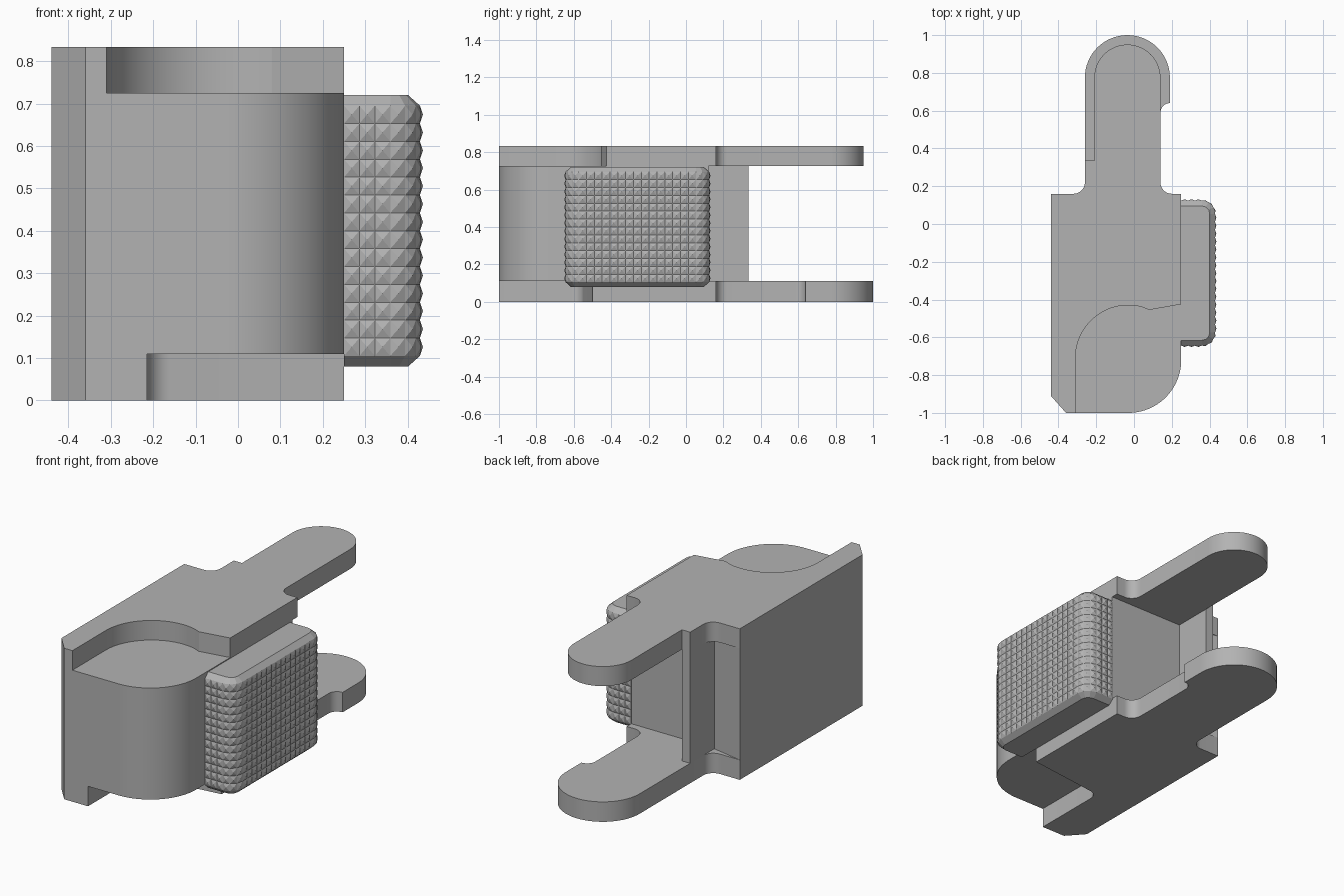
import bpy, bmesh
from math import cos, sin, radians

cube = bpy.data.objects.get("Cube")
if cube:
    bpy.data.objects.remove(cube, do_unlink=True)

grey = bpy.data.materials.new("plain grey")
grey.use_nodes = True
grey.diffuse_color = (0.45, 0.45, 0.45, 1)
grey.node_tree.nodes["Principled BSDF"].inputs["Base Color"].default_value = (0.45, 0.45, 0.45, 1)


def arc(cx, cy, r, a0, a1, n=16):
    """Points along an arc, angles in degrees."""
    angles = [radians(a0 + (a1 - a0) * i / n) for i in range(n + 1)]
    return [(cx + r * cos(a), cy + r * sin(a)) for a in angles]


def line(p, q, n):
    """Evenly spaced points from p up to, but not including, q."""
    return [(p[0] + (q[0] - p[0]) * i / n, p[1] + (q[1] - p[1]) * i / n) for i in range(n)]


def finish(name, bm, smooth):
    bmesh.ops.recalc_face_normals(bm, faces=bm.faces)
    mesh = bpy.data.meshes.new(name)
    bm.to_mesh(mesh)
    bm.free()
    mesh.materials.append(grey)
    obj = bpy.data.objects.new(name, mesh)
    bpy.context.collection.objects.link(obj)
    if smooth:
        bpy.ops.object.select_all(action="DESELECT")
        obj.select_set(True)
        bpy.context.view_layer.objects.active = obj
        bpy.ops.object.shade_smooth_by_angle(angle=radians(25))
    return obj


def prism(name, outline, z0, z1):
    """Extrude a flat outline from z0 to z1."""
    bm = bmesh.new()
    base = bm.faces.new([bm.verts.new((x, y, z0)) for x, y in outline])
    top = bmesh.ops.extrude_face_region(bm, geom=[base], use_keep_orig=True)["geom"]
    verts = [v for v in top if isinstance(v, bmesh.types.BMVert)]
    bmesh.ops.translate(bm, verts=verts, vec=(0, 0, z1 - z0))
    return finish(name, bm, True)


BOTTOM, TOP, HEIGHT = 0.11, 0.725, 0.833
front_chamfer = [(-0.44, -0.91), (-0.36, -1)]
left_fillet = arc(-0.32, 0.22, 0.06, 0, -90, 8) + [(-0.44, 0.16)]
right_fillet = [(0.25, 0.16)] + arc(0.20, 0.22, 0.06, 270, 180, 8)

# Lower plate with wide hooked tongue and front cut-out
prism("lower_plate",
      front_chamfer + [(-0.215, -1)]
      + arc(-0.155, -0.61, 0.06, 180, 95, 8) + [(0.25, -0.50)]
      + right_fillet
      + arc(0.19, 0.59, 0.05, 180, 90, 8)
      + arc(-0.035, 0.775, 0.225, 0, 180, 32)
      + left_fillet,
      0, BOTTOM)

# Middle body with rounded front corner and thin rear wall
prism("middle_body",
      front_chamfer + arc(-0.03, -0.72, 0.28, -90, 0, 24)
      + [(0.25, 0.12), (-0.21, 0.12), (-0.21, 0.335), (-0.26, 0.335),
         (-0.26, 0.125), (-0.44, 0.16)],
      BOTTOM, TOP)

# Upper plate with narrow tongue and round front recess
prism("upper_plate",
      front_chamfer + [(-0.31, -1)]
      + arc(-0.03, -0.71, 0.28, 180, 75, 24) + [(0.08, -0.455), (0.25, -0.425)]
      + right_fillet
      + arc(-0.035, 0.775, 0.175, 0, 180, 32)
      + [(-0.21, 0.335), (-0.26, 0.335)]
      + left_fillet,
      TOP, HEIGHT)


# Knurled side pad: rounded strip of small pyramids closed by chamfered caps
def pad_path(r):
    cx, y0, y1 = 0.359, -0.574, 0.054
    return (line((0.25, y0 - r), (cx, y0 - r), 3)
            + arc(cx, y0, r, -90, 0, 3)[:-1]
            + line((cx + r, y0), (cx + r, y1), 15)
            + arc(cx, y1, r, 0, 90, 3)[:-1]
            + line((cx, y1 + r), (0.25, y1 + r), 3) + [(0.25, y1 + r)])


bm = bmesh.new()
rows = 14
levels = [(0.08, 0.042)] + [(0.105 + 0.59 * i / rows, 0.07) for i in range(rows + 1)] + [(0.72, 0.042)]
rings = [[bm.verts.new((x, y, z)) for x, y in pad_path(r)] for z, r in levels]
knurled = []
for k, (low, high) in enumerate(zip(rings, rings[1:])):
    for i in range(len(low) - 1):
        face = bm.faces.new((low[i], low[i + 1], high[i + 1], high[i]))
        if 0 < k <= rows:
            knurled.append(face)
bm.faces.new(rings[0])
bm.faces.new(rings[-1])
bm.faces.new([ring[0] for ring in rings] + [ring[-1] for ring in reversed(rings)])
bmesh.ops.recalc_face_normals(bm, faces=bm.faces)
bmesh.ops.poke(bm, faces=knurled, offset=0.007)
finish("knurled_pad", bm, False)
